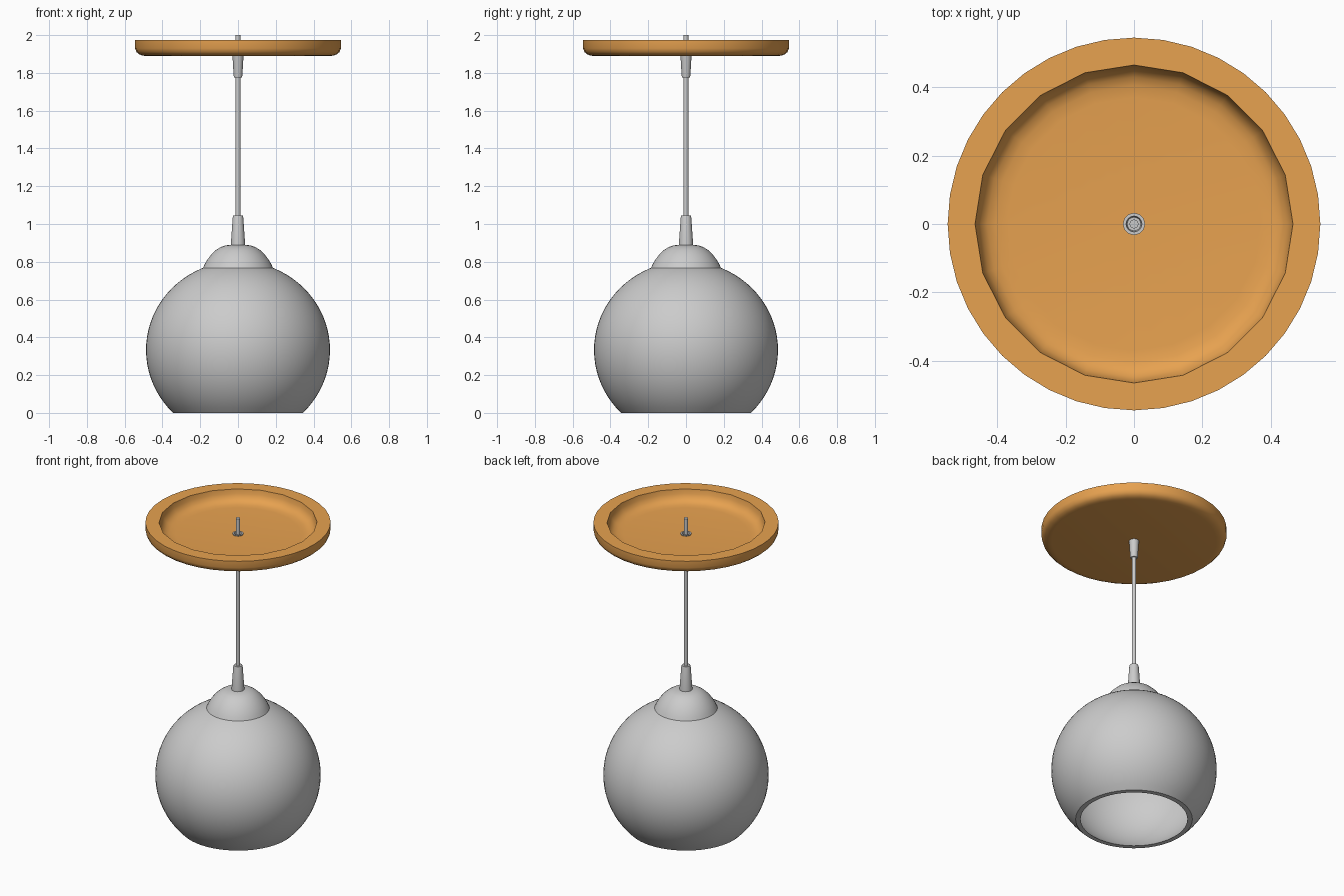
import bpy, bmesh, math

if "Cube" in bpy.data.objects:
    bpy.data.objects.remove(bpy.data.objects["Cube"])

ORANGE = bpy.data.materials.new("orange")
ORANGE.diffuse_color = (0.80, 0.36, 0.08, 1)
ORANGE.use_nodes = True
ORANGE.node_tree.nodes["Principled BSDF"].inputs["Base Color"].default_value = ORANGE.diffuse_color


def lathe(name, profile, segs, mat=None, tweak=None):
    """Revolve an (r, z) profile around the z axis."""
    bm = bmesh.new()
    vs = [bm.verts.new((r, 0, z)) for r, z in profile]
    es = [bm.edges.new(p) for p in zip(vs, vs[1:])]
    bmesh.ops.spin(bm, geom=vs + es, cent=(0, 0, 0), axis=(0, 0, 1),
                   angle=2 * math.pi, steps=segs)
    bmesh.ops.remove_doubles(bm, verts=bm.verts, dist=1e-4)
    if tweak:
        tweak(bm)
    bmesh.ops.recalc_face_normals(bm, faces=bm.faces)
    me = bpy.data.meshes.new(name)
    bm.to_mesh(me)
    bm.free()
    ob = bpy.data.objects.new(name, me)
    bpy.context.collection.objects.link(ob)
    if mat:
        me.materials.append(mat)
    bpy.ops.object.select_all(action='DESELECT')
    ob.select_set(True)
    bpy.context.view_layer.objects.active = ob
    bpy.ops.object.shade_smooth_by_angle(angle=math.radians(32))
    return ob


def arc(a, b, zc, t0, t1, n):
    """Elliptical arc points, angles in radians from the equator."""
    ts = [t0 + (t1 - t0) * i / n for i in range(n + 1)]
    return [(a * math.cos(t), zc + b * math.sin(t)) for t in ts]


# globe shade: outer skin, flat rim, inner skin
ZC = 0.333
outer = arc(0.487, 0.47, ZC, math.radians(80), -math.asin(ZC / 0.47), 28)
inner = arc(0.467, 0.45, ZC, -math.asin(ZC / 0.45), math.pi / 2, 28)
lathe("globe_shade", outer + inner, 64)

# domed cap on top of the shade
lathe("shade_cap", [(0.185, 0.768), (0.176, 0.788), (0.162, 0.812), (0.142, 0.838),
                    (0.118, 0.861), (0.092, 0.878), (0.064, 0.887), (0.03, 0.89),
                    (0, 0.89)], 48)

# strain reliefs and cable
lathe("lower_grip", [(0, 0.87), (0.039, 0.87), (0.038, 0.89), (0.028, 1.035),
                     (0.025, 1.045), (0, 1.045)], 24)
lathe("upper_grip", [(0, 1.775), (0.021, 1.775), (0.023, 1.785), (0.029, 1.885),
                     (0.032, 1.902), (0.023, 1.902), (0.02, 1.885), (0, 1.885)], 24)
lathe("cable", [(0, 1.0), (0.013, 1.0), (0.013, 2.0), (0, 2.0)], 16)


# ceiling dish: the inner bowl is a 20-gon inside a 40-gon rim
def coarse_bowl(bm):
    for v in bm.verts:
        k = round(math.atan2(v.co.y, v.co.x) / math.radians(9))
        if v.co.z > 1.893 and v.co.xy.length < 0.5 and k % 2:
            v.co.x *= math.cos(math.radians(9))
            v.co.y *= math.cos(math.radians(9))


lathe("ceiling_dish", [(0.024, 1.889), (0.485, 1.889), (0.507, 1.892), (0.525, 1.899),
                       (0.538, 1.911), (0.545, 1.93), (0.545, 1.973),
                       (0.465, 1.973), (0.46, 1.945), (0.448, 1.922), (0.43, 1.907),
                       (0.405, 1.899), (0.37, 1.896), (0.024, 1.896)],
      40, ORANGE, coarse_bowl)
